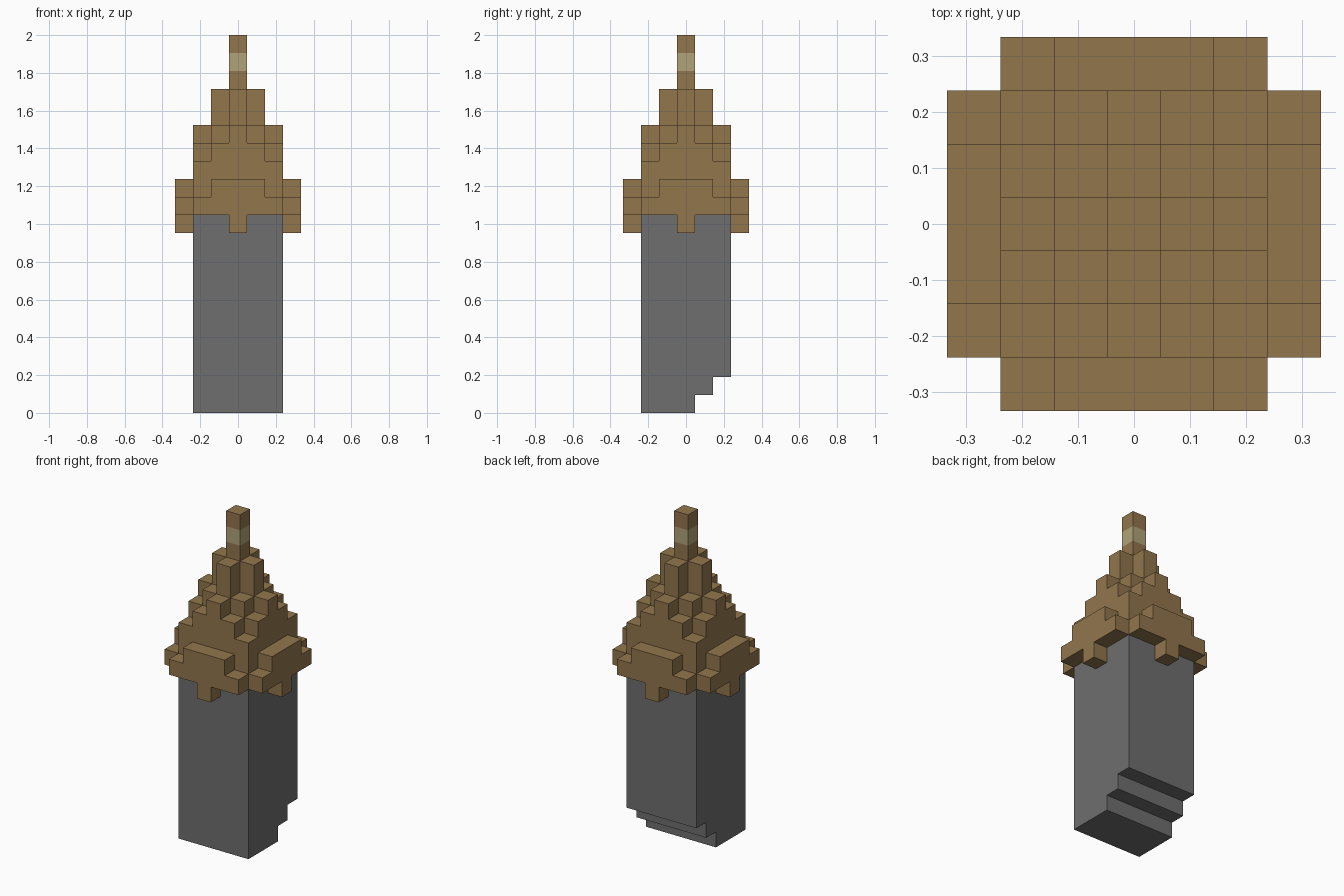
import bpy
import math
from mathutils import Matrix, Vector

if "Cube" in bpy.data.objects:
    bpy.data.objects.remove(bpy.data.objects["Cube"], do_unlink=True)

U = 2 / 21  # one block of the grid


def material(name, rgb):
    mat = bpy.data.materials.new(name)
    mat.use_nodes = True
    color = (*rgb, 1)
    mat.diffuse_color = color
    mat.node_tree.nodes["Principled BSDF"].inputs["Base Color"].default_value = color
    return mat


brown = material("brown wood", (0.285, 0.18, 0.073))
tan = material("pale tan", (0.434, 0.371, 0.188))
grey = material("grey stone", (0.156, 0.156, 0.156))


def prism(name, outline, low, high, mat, turn=Matrix()):
    """Extrude a counter-clockwise outline (in blocks) along z, then turn it."""
    n = len(outline)
    verts = [turn @ Vector((x, y, z)) * U for z in (low, high) for x, y in outline]
    faces = [list(range(n))[::-1], list(range(n, 2 * n))]
    faces += [(i, (i + 1) % n, (i + 1) % n + n, i + n) for i in range(n)]
    mesh = bpy.data.meshes.new(name)
    mesh.from_pydata(verts, [], faces)
    mesh.materials.append(mat)
    obj = bpy.data.objects.new(name, mesh)
    bpy.context.collection.objects.link(obj)
    return obj


def four_fold(corner):
    """Repeat the points of one corner around all four quarters."""
    points = []
    for _ in range(4):
        points += corner
        corner = [(-y, x) for x, y in corner]
    return points


# Pillar: side profile with two steps under the back, extruded across x
pillar = [(-2.5, 0), (0.5, 0), (0.5, 1), (1.5, 1), (1.5, 2), (2.5, 2),
          (2.5, 11), (-2.5, 11)]
across = Matrix(((0, 0, 1), (1, 0, 0), (0, 1, 0))).to_4x4()
prism("pillar", pillar, -2.5, 2.5, grey, across)

# Stepped roof tiers, narrowing upwards
square = [(2.5, 2.5)]
clipped = [(2.5, 1.5), (1.5, 1.5), (1.5, 2.5)]
diamond = [(2.5, 0.5), (1.5, 0.5), (1.5, 1.5), (0.5, 1.5), (0.5, 2.5)]
plus = [(1.5, 0.5), (0.5, 0.5), (0.5, 1.5)]
tiers = [("roof_base", square, 11, 14), ("roof_clipped_tier", clipped, 14, 15),
         ("roof_diamond_tier", diamond, 15, 16), ("roof_cross_tier", plus, 16, 18)]
for name, corner, low, high in tiers:
    prism(name, four_fold(corner), low, high, brown)

# Spire with a pale band
post = four_fold([(0.5, 0.5)])
prism("spire_shaft", post, 18, 19, brown)
prism("spire_band", post, 19, 20, tan)
prism("spire_tip", post, 20, 21, brown)

# Eave panel on each side, with a raised middle and a hanging tooth
half = [(0.5, 10), (0.5, 11), (2.5, 11), (2.5, 12), (1.5, 12), (1.5, 13)]
panel = half + [(-x, z) for x, z in reversed(half)]
upright = Matrix.Rotation(math.pi / 2, 4, "X")
for i, side in enumerate(("front", "left", "back", "right")):
    spin = Matrix.Rotation(i * math.pi / 2, 4, "Z")
    prism(side + "_eave", panel, 2.5, 3.5, brown, spin @ upright)
